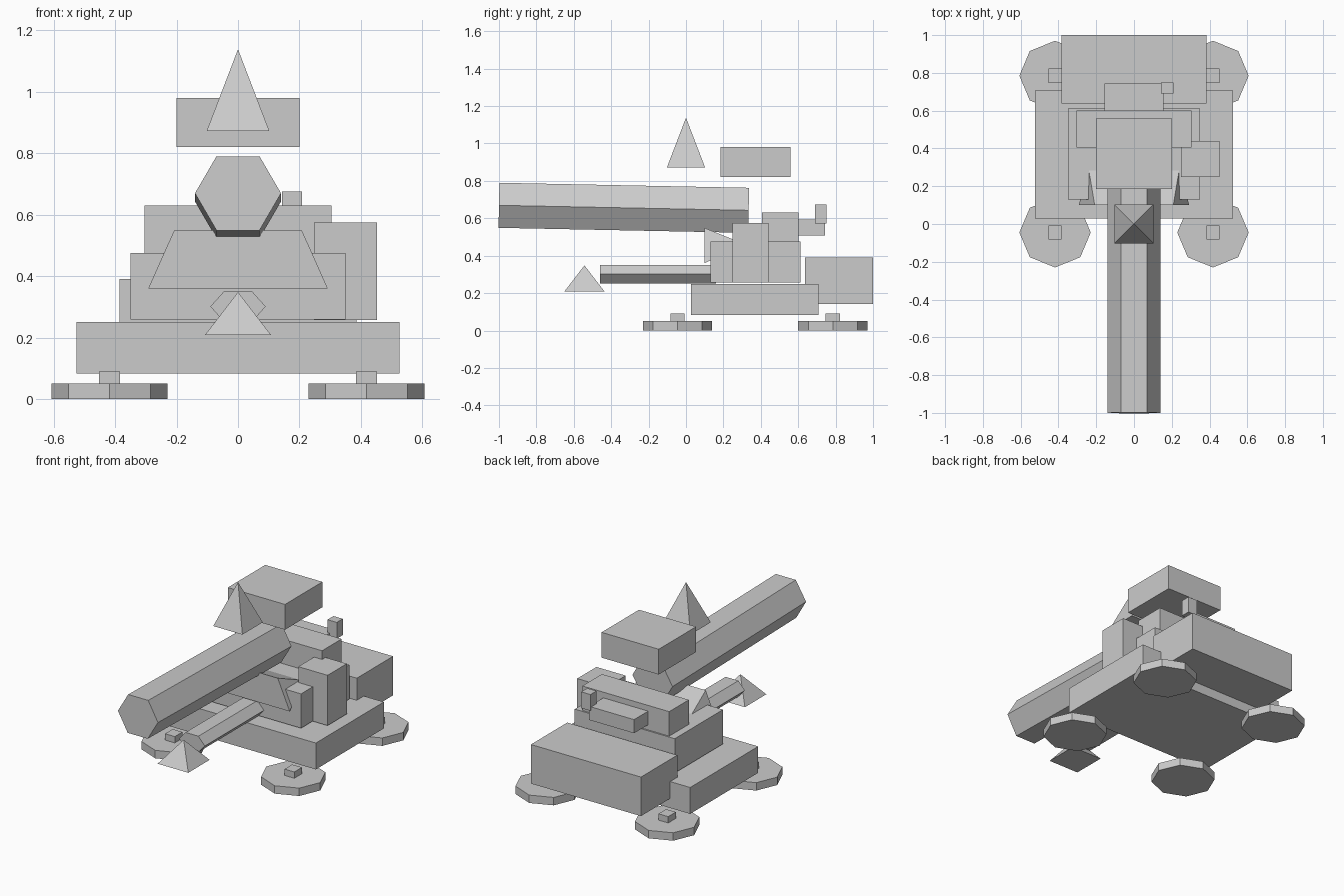
import bpy, math
from mathutils import Matrix

if "Cube" in bpy.data.objects:
    bpy.data.objects.remove(bpy.data.objects["Cube"])

grey = bpy.data.materials.new("plain_grey")
grey.diffuse_color = (0.6, 0.6, 0.6, 1)
grey.use_nodes = True
grey.node_tree.nodes["Principled BSDF"].inputs["Base Color"].default_value = grey.diffuse_color


def mesh(name, verts, faces):
    me = bpy.data.meshes.new(name)
    me.from_pydata(verts, [], faces)
    me.materials.append(grey)
    ob = bpy.data.objects.new(name, me)
    bpy.context.collection.objects.link(ob)
    return ob


def box(name, x, y, z):
    verts = [(a, b, c) for c in z for b in y for a in x]
    return mesh(name, verts, [(0, 2, 3, 1), (4, 5, 7, 6), (0, 1, 5, 4),
                              (2, 6, 7, 3), (0, 4, 6, 2), (1, 3, 7, 5)])


def prism(name, sides, rx, ry, length):
    """Prism along local z, centred on the origin, first corner on +x."""
    ring = [(rx * math.cos(i * math.tau / sides), ry * math.sin(i * math.tau / sides))
            for i in range(sides)]
    verts = [(x, y, z) for z in (-length / 2, length / 2) for x, y in ring]
    faces = [(i, (i + 1) % sides, sides + (i + 1) % sides, sides + i) for i in range(sides)]
    faces += [tuple(reversed(range(sides))), tuple(range(sides, 2 * sides))]
    return mesh(name, verts, faces)


def pyramid(name, y, r, z0, z1):
    verts = [(-r, y - r, z0), (r, y - r, z0), (r, y + r, z0), (-r, y + r, z0), (0, y, z1)]
    return mesh(name, verts, [(3, 2, 1, 0), (0, 1, 4), (1, 2, 4), (2, 3, 4), (3, 0, 4)])


# Four octagonal pads with small studs
for end, y in (("front", -0.045), ("rear", 0.785)):
    for side, x in (("left", -0.418), ("right", 0.418)):
        pad = prism(f"{end}_{side}_pad", 8, 0.189, 0.185, 0.05)
        pad.location = (x, y, 0.025)
        box(f"{end}_{side}_stud", (x - 0.034, x + 0.034), (y - 0.038, y + 0.038), (0.05, 0.09))

# Hull and body boxes
box("base", (-0.525, 0.525), (0.028, 0.708), (0.083, 0.25))
box("rear_block", (-0.385, 0.385), (0.637, 1.0), (0.143, 0.39))
box("turret", (-0.35, 0.35), (0.13, 0.612), (0.258, 0.475))
box("upper_turret", (-0.304, 0.304), (0.406, 0.602), (0.47, 0.63))
box("rear_rack", (-0.157, 0.157), (0.595, 0.743), (0.508, 0.594))
box("antenna_post", (0.143, 0.208), (0.69, 0.75), (0.572, 0.675))
box("side_tower", (0.248, 0.453), (0.248, 0.44), (0.257, 0.575))
box("roof_box", (-0.2, 0.2), (0.184, 0.558), (0.82, 0.98))

# Front wedge: triangular section with ends that lean inwards
section = [(0.1, 0.36, 0.292), (0.1, 0.548, 0.208), (0.307, 0.465, 0.243)]
mesh("front_wedge", [(s * x, y, z) for s in (-1, 1) for y, z, x in section],
     [(0, 1, 2), (3, 5, 4), (0, 3, 4, 1), (1, 4, 5, 2), (2, 5, 3, 0)])

# Main barrel, six sided and tipped slightly up towards the front
barrel = prism("main_barrel", 6, 0.14, 0.139, 1.335)
barrel.matrix_world = (Matrix.Translation((0, -0.3325, 0.656)) @
                       Matrix.Rotation(math.radians(90 - 1.15), 4, 'X'))

# Flattened lower barrel
lower = prism("lower_barrel", 6, 0.09, 0.058, 0.62)
lower.matrix_world = (Matrix.Translation((0, -0.15, 0.301)) @
                      Matrix.Rotation(math.radians(90), 4, 'X'))

# Pyramids: lower barrel tip and floating marker
pyramid("lower_tip", -0.543, 0.107, 0.209, 0.348)
pyramid("top_marker", 0.0, 0.102, 0.872, 1.138)
